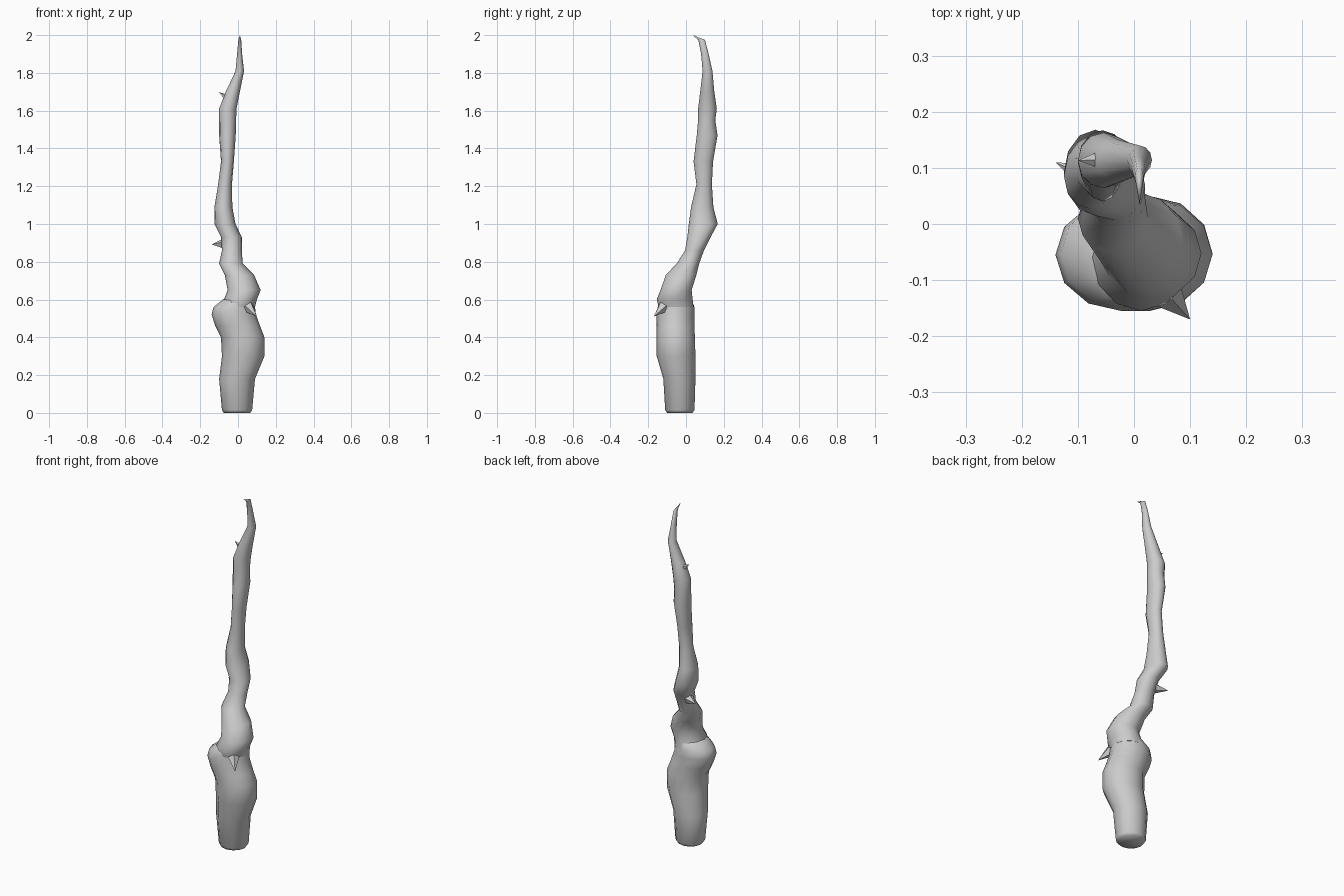
import bpy, bmesh, math
from mathutils import Vector

cube = bpy.data.objects.get("Cube")
if cube:
    bpy.data.objects.remove(cube, do_unlink=True)

grey = bpy.data.materials.new("plain grey")
grey.use_nodes = True
COLOUR = (0.6, 0.6, 0.6, 1)
grey.diffuse_color = COLOUR
grey.node_tree.nodes["Principled BSDF"].inputs["Base Color"].default_value = COLOUR


def finish(name, bm, angle):
    bmesh.ops.recalc_face_normals(bm, faces=bm.faces)
    me = bpy.data.meshes.new(name)
    bm.to_mesh(me)
    bm.free()
    me.materials.append(grey)
    ob = bpy.data.objects.new(name, me)
    bpy.context.collection.objects.link(ob)
    bpy.ops.object.select_all(action='DESELECT')
    ob.select_set(True)
    bpy.context.view_layer.objects.active = ob
    bpy.ops.object.shade_smooth_by_angle(angle=math.radians(angle))
    return ob


def loft(name, sections, tip=None, sides=12):
    """Skin elliptical sections given as (z, x min, x max, y min, y max)."""
    bm = bmesh.new()
    rings = []
    for z, x0, x1, y0, y1 in sections:
        ring = []
        for i in range(sides):
            a = math.tau * i / sides
            ring.append(bm.verts.new(((x0 + x1) / 2 + (x1 - x0) / 2 * math.cos(a),
                                      (y0 + y1) / 2 + (y1 - y0) / 2 * math.sin(a), z)))
        rings.append(ring)
    for a, b in zip(rings, rings[1:]):
        for i in range(sides):
            j = (i + 1) % sides
            bm.faces.new((a[i], a[j], b[j], b[i]))
    bm.faces.new(rings[0])
    if tip:
        point = bm.verts.new(tip)
        for i in range(sides):
            bm.faces.new((rings[-1][i], rings[-1][(i + 1) % sides], point))
    else:
        bm.faces.new(rings[-1])
    return finish(name, bm, 60)


def thorn(name, base, tip, radius, sides=5):
    base, tip = Vector(base), Vector(tip)
    bm = bmesh.new()
    bmesh.ops.create_cone(bm, cap_ends=True, segments=sides, radius1=radius,
                          radius2=0, depth=(tip - base).length)
    turn = (tip - base).to_track_quat('Z', 'Y')
    for v in bm.verts:
        v.co = turn @ v.co + (base + tip) / 2
    return finish(name, bm, 30)


# Thick, bulging lower handle
loft("lower_handle", [
    (0.00, -0.075, 0.065, -0.10, 0.035),
    (0.015, -0.085, 0.075, -0.11, 0.045),
    (0.18, -0.10, 0.09, -0.12, 0.05),
    (0.30, -0.085, 0.14, -0.155, 0.05),
    (0.40, -0.09, 0.14, -0.155, 0.047),
    (0.46, -0.12, 0.117, -0.155, 0.045),
    (0.52, -0.14, 0.095, -0.155, 0.045),
    (0.56, -0.13, 0.09, -0.15, 0.045),
    (0.60, -0.08, 0.08, -0.14, 0.03),
    (0.62, -0.03, 0.05, -0.10, 0.00),
])

# Knot and long twisting shaft, hooked forward at the tip
loft("twisted_shaft", [
    (0.56, -0.075, 0.09, -0.145, 0.04),
    (0.60, -0.075, 0.10, -0.155, 0.035),
    (0.65, -0.055, 0.12, -0.135, 0.03),
    (0.73, -0.07, 0.085, -0.107, 0.055),
    (0.79, -0.10, 0.025, -0.05, 0.07),
    (0.86, -0.085, 0.02, -0.005, 0.095),
    (0.93, -0.09, 0.02, 0.007, 0.13),
    (1.00, -0.125, -0.013, 0.015, 0.168),
    (1.09, -0.125, -0.03, 0.027, 0.145),
    (1.21, -0.105, -0.032, 0.055, 0.137),
    (1.33, -0.09, -0.022, 0.04, 0.143),
    (1.47, -0.10, -0.012, 0.057, 0.167),
    (1.55, -0.10, -0.01, 0.064, 0.155),
    (1.61, -0.10, -0.008, 0.064, 0.163),
    (1.70, -0.065, 0.01, 0.075, 0.15),
    (1.81, -0.013, 0.032, 0.088, 0.14),
    (1.90, -0.005, 0.022, 0.08, 0.12),
    (1.975, 0.002, 0.017, 0.065, 0.10),
], tip=(0.01, 0.035, 2.0))

# Thorns
thorn("lower_thorn", (0.055, -0.12, 0.56), (0.10, -0.17, 0.51), 0.032)
thorn("middle_thorn", (-0.075, 0.08, 0.895), (-0.14, 0.11, 0.892), 0.028)
thorn("upper_thorn", (-0.055, 0.115, 1.665), (-0.10, 0.113, 1.698), 0.02)
